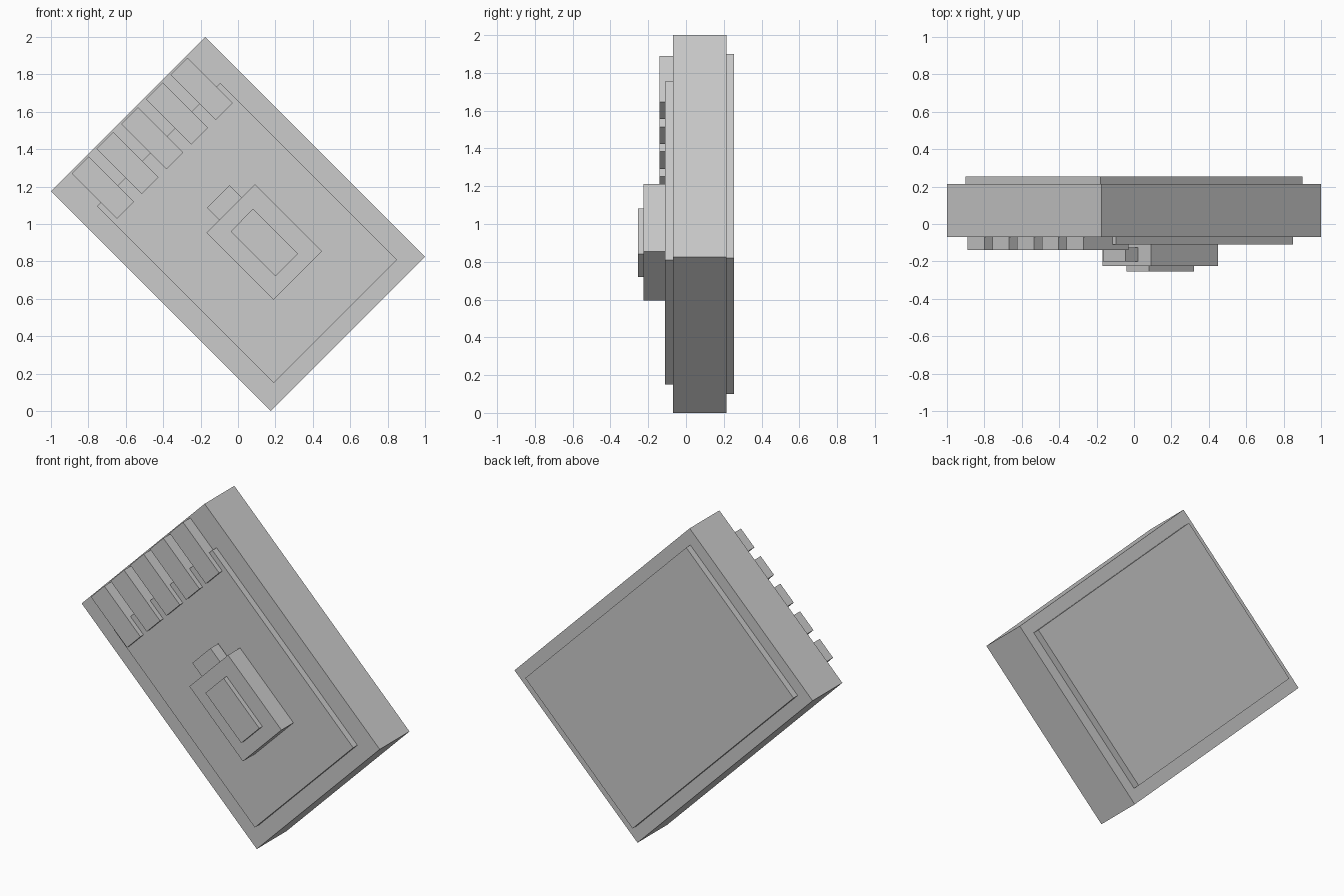
import bpy
import bmesh
from math import sqrt
from mathutils import Vector

if "Cube" in bpy.data.objects:
    bpy.data.objects.remove(bpy.data.objects["Cube"])

grey = bpy.data.materials.new("plain_grey")
grey.diffuse_color = (0.6, 0.6, 0.6, 1)
grey.use_nodes = True
grey.node_tree.nodes["Principled BSDF"].inputs["Base Color"].default_value = grey.diffuse_color


def slab(name, p, q, y):
    """Box tilted 45 degrees; p runs down-right, q runs up-right (x = (p+q)/2, z = 1+(q-p)/2)."""
    bm = bmesh.new()
    bmesh.ops.create_cube(bm, size=1)
    for v in bm.verts:
        a, b, c = ((r[0] + r[1]) / 2 + co * (r[1] - r[0])
                   for r, co in zip((p, y, q), v.co))
        v.co = Vector(((a + c) / 2, b, 1 + (c - a) / 2))
    bmesh.ops.recalc_face_normals(bm, faces=bm.faces)
    mesh = bpy.data.meshes.new(name)
    bm.to_mesh(mesh)
    bm.free()
    mesh.materials.append(grey)
    obj = bpy.data.objects.new(name, mesh)
    bpy.context.collection.objects.link(obj)
    return obj


# Case with raised front and back panels
slab("case", (-1.175, 1.175), (-0.825, 0.825), (-0.07, 0.215))
slab("front_panel", (-0.85, 1.04), (-0.66, 0.66), (-0.11, -0.07))
slab("back_panel", (-1.08, 1.08), (-0.72, 0.72), (0.215, 0.255))

# Row of contact strips along the upper edge
for i in range(5):
    q = (i - 2) * 0.264
    slab(f"contact_strip_{i + 1}", (-1.16, -0.675), (q - 0.09, q + 0.09), (-0.14, -0.07))

# Raised block with its cap and side tab
slab("centre_block", (-0.122, 0.595), (-0.215, 0.303), (-0.225, -0.11))
slab("block_cap", (0.0, 0.48), (-0.08, 0.163), (-0.255, -0.225))
slab("block_tab", (-0.253, -0.122), (-0.08, 0.163), (-0.2, -0.125))
